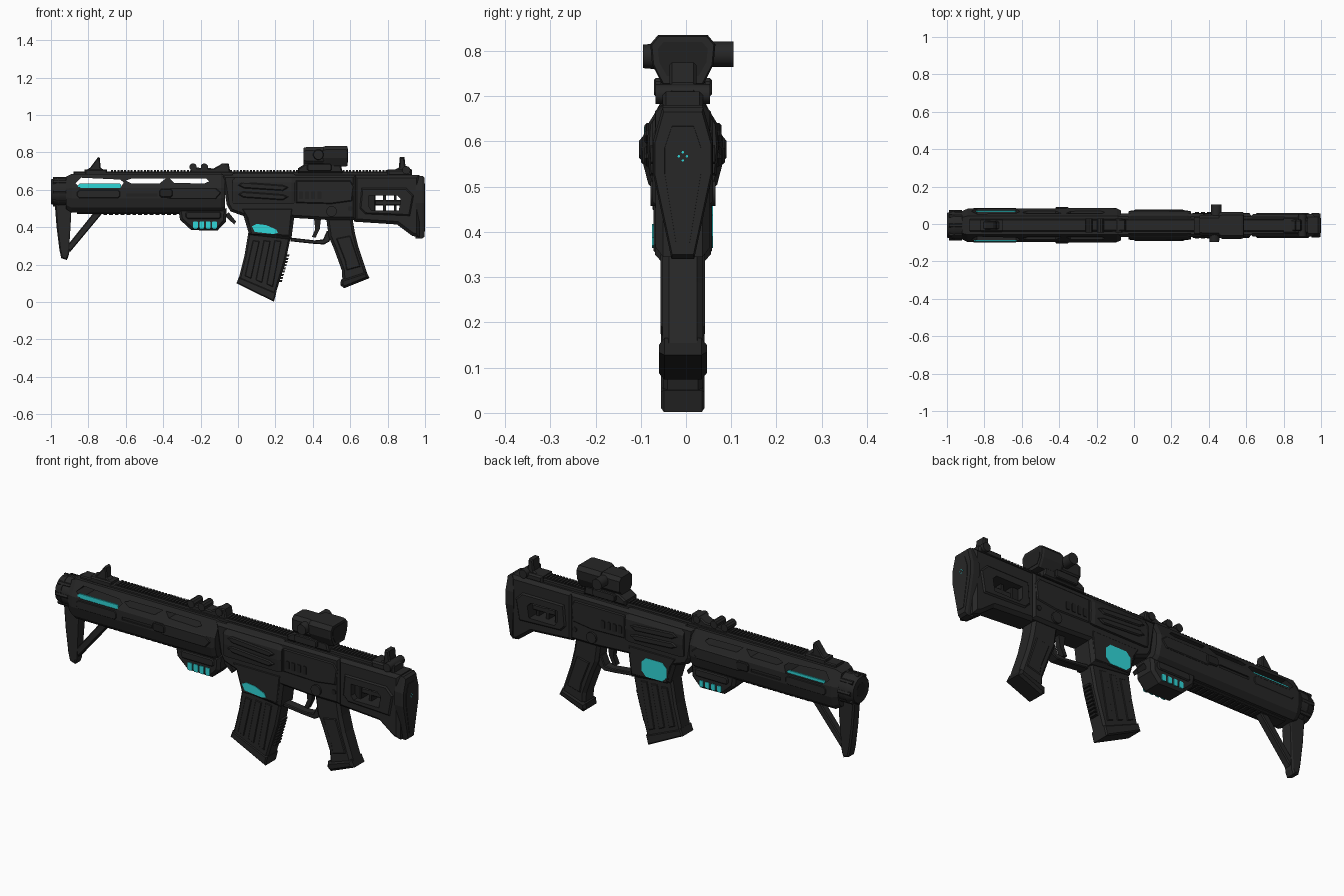
import bpy, bmesh, math
from mathutils import Matrix, Vector


def material(name, rgb):
    m = bpy.data.materials.new(name)
    m.diffuse_color = (*rgb, 1)
    return m


BLACK = material("gunmetal black", (0.020, 0.020, 0.020))
DARK = material("rubber black", (0.015, 0.015, 0.015))
CYAN = material("glow cyan", (0.030, 0.68, 0.69))
Y0 = -0.007  # the body sits slightly forward of the optic knobs' midpoint


def finish(name, bm, mat):
    bmesh.ops.recalc_face_normals(bm, faces=bm.faces)
    bmesh.ops.translate(bm, verts=bm.verts, vec=(0, Y0, 0))
    me = bpy.data.meshes.new(name)
    bm.to_mesh(me)
    bm.free()
    me.materials.append(mat)
    ob = bpy.data.objects.new(name, me)
    bpy.context.collection.objects.link(ob)
    return ob


def prism(name, pts, y0, y1, mat=BLACK, bevel=0.0):
    """Side profile (x, z) extruded from y0 to y1 with chamfered rims."""
    bm = bmesh.new()
    f = bm.faces.new([bm.verts.new((x, y0, z)) for x, z in pts])
    ext = bmesh.ops.extrude_face_region(bm, geom=[f])
    for v in ext["geom"]:
        if isinstance(v, bmesh.types.BMVert):
            v.co.y = y1
    if bevel:
        rim = [e for e in bm.edges if abs(e.verts[0].co.y - e.verts[1].co.y) < 1e-6]
        bmesh.ops.bevel(bm, geom=rim, offset=bevel, segments=1, affect='EDGES', clamp_overlap=True)
    return finish(name, bm, mat)


def slab(name, pts, w, mat=BLACK, bevel=0.0):
    return prism(name, pts, -w, w, mat, bevel)


def pair(name, pts, y0, y1, mat=BLACK, bevel=0.0):
    for side, s in (("front", -1), ("back", 1)):
        prism(name + "_" + side, pts, s * y0, s * y1, mat, bevel)


def rect(x0, z0, x1, z1, c=0.0):
    """Rectangle, with cut corners when c > 0."""
    if not c:
        return [(x0, z0), (x1, z0), (x1, z1), (x0, z1)]
    return [(x0 + c, z0), (x1 - c, z0), (x1, z0 + c), (x1, z1 - c),
            (x1 - c, z1), (x0 + c, z1), (x0, z1 - c), (x0, z0 + c)]


def loft(name, half, stations, zc, mat=BLACK):
    """Half section (y, z) mirrored, then skinned along x; stations are (x, scale)."""
    sec = half + [(-y, z) for y, z in reversed(half)]
    bm = bmesh.new()
    rings = [[bm.verts.new((x, y * s, zc + (z - zc) * s)) for y, z in sec] for x, s in stations]
    n = len(sec)
    for a, b in zip(rings, rings[1:]):
        for i in range(n):
            bm.faces.new((a[i], a[(i + 1) % n], b[(i + 1) % n], b[i]))
    bm.faces.new(rings[0])
    bm.faces.new(rings[-1])
    return finish(name, bm, mat)


def cyl(name, axis, centre, r, length, r2=None, n=20, mat=BLACK):
    bm = bmesh.new()
    rot = Vector((0, 0, 1)).rotation_difference(Vector(axis)).to_matrix().to_4x4()
    bmesh.ops.create_cone(bm, cap_ends=True, segments=n, radius1=r, radius2=r if r2 is None else r2,
                          depth=length, matrix=Matrix.Translation(centre) @ rot)
    ob = finish(name, bm, mat)
    bpy.context.view_layer.objects.active = ob
    ob.select_set(True)
    bpy.ops.object.shade_smooth_by_angle(angle=math.radians(35))
    ob.select_set(False)
    return ob


def cut(ob, *cutters):
    for c in cutters:
        m = ob.modifiers.new("cut", 'BOOLEAN')
        m.operation, m.solver, m.object = 'DIFFERENCE', 'EXACT', c
        bpy.context.view_layer.objects.active = ob
        bpy.ops.object.modifier_apply(modifier=m.name)
        bpy.data.objects.remove(c)


def row(ob, count, step):
    m = ob.modifiers.new("row", 'ARRAY')
    m.count, m.use_relative_offset, m.use_constant_offset = count, False, True
    m.constant_offset_displace = (step, 0, 0)


# Handguard with see-through slots
guard = loft("handguard", [(0.05, 0.685), (0.089, 0.61), (0.089, 0.555), (0.076, 0.505), (0.05, 0.48)],
             [(-0.92, 0.84), (-0.89, 1), (-0.09, 1), (-0.07, 0.9)], 0.59)
cut(guard,
    slab("slot", [(-0.87, 0.635), (-0.84, 0.610), (-0.63, 0.610), (-0.61, 0.64), (-0.63, 0.655), (-0.84, 0.665)], 0.2),
    slab("slot", [(-0.60, 0.650), (-0.57, 0.634), (-0.42, 0.634), (-0.385, 0.662), (-0.57, 0.66)], 0.2),
    slab("slot", [(-0.365, 0.662), (-0.34, 0.637), (-0.18, 0.634), (-0.155, 0.645), (-0.17, 0.66)], 0.2),
    slab("groove", rect(-0.60, 0.565, -0.43, 0.58), 0.2))
slab("groove_core", rect(-0.62, 0.55, -0.41, 0.595), 0.082, DARK)
pair("handguard_panel", [(-0.40, 0.565), (-0.36, 0.61), (-0.12, 0.61), (-0.09, 0.585), (-0.12, 0.55), (-0.36, 0.55)],
     0.08, 0.093, bevel=0.004)
pair("handguard_front_panel", rect(-0.86, 0.555, -0.63, 0.60, 0.012), 0.08, 0.092, bevel=0.003)
pair("handguard_clip", rect(-0.42, 0.56, -0.35, 0.605, 0.01), 0.085, 0.097, DARK, 0.004)
prism("glow_strip_front", rect(-0.855, 0.608, -0.625, 0.633, 0.007), -0.078, -0.086, CYAN)
prism("glow_strip_back", rect(-0.845, 0.608, -0.63, 0.624, 0.006), 0.070, 0.078, CYAN)

# Muzzle
cyl("muzzle_collar", (1, 0, 0), (-0.935, 0, 0.59), 0.076, 0.05, n=16)
cyl("muzzle_cap", (-1, 0, 0), (-0.98, 0, 0.59), 0.079, 0.04, 0.066, n=16)
cyl("muzzle_bore", (1, 0, 0), (-0.99, 0, 0.59), 0.035, 0.022, n=16, mat=DARK)
for i in range(8):
    a = math.tau * i / 8
    cyl("muzzle_rib", (1, 0, 0), (-0.955, 0.07 * math.cos(a), 0.59 + 0.07 * math.sin(a)), 0.011, 0.07, n=6)

# Front brace and strut
slab("front_brace", [(-0.98, 0.53), (-0.89, 0.53), (-0.892, 0.46), (-0.905, 0.25), (-0.915, 0.225),
                     (-0.945, 0.235), (-0.955, 0.28), (-0.97, 0.40)], 0.028, bevel=0.007)
slab("brace_strut", [(-0.77, 0.48), (-0.725, 0.475), (-0.90, 0.265), (-0.915, 0.30)], 0.02, bevel=0.005)

# Lower rail
slab("lower_rail", rect(-0.86, 0.472, -0.09, 0.50), 0.035, bevel=0.004)
row(slab("lower_rail_tooth", rect(-0.72, 0.466, -0.70, 0.48), 0.028, DARK), 13, 0.031)

# Light module below the handguard
slab("light_module", [(-0.32, 0.50), (-0.06, 0.50), (-0.065, 0.43), (-0.11, 0.382), (-0.25, 0.385), (-0.31, 0.44)],
     0.06, bevel=0.014)
pair("light_module_panel", rect(-0.28, 0.445, -0.09, 0.485, 0.01), 0.055, 0.067, bevel=0.005)
for i in range(4):
    x = -0.24 + 0.034 * i
    prism("glow_cell_front", rect(x, 0.392, x + 0.025, 0.432, 0.004), -0.058, -0.064, CYAN)
    prism("glow_cell_back", rect(x, 0.395, x + 0.022, 0.428, 0.004), 0.058, 0.064, CYAN)
slab("light_module_tail", [(-0.07, 0.46), (-0.02, 0.415), (-0.01, 0.43), (-0.05, 0.48)], 0.015, DARK)

# Top rail with fine teeth
slab("top_rail", rect(-0.88, 0.67, 0.88, 0.698), 0.034, bevel=0.005)
row(slab("top_rail_tooth", rect(-0.68, 0.69, -0.669, 0.705), 0.028), 86, 0.0177)

# Sights and rail clamps
slab("front_sight", [(-0.84, 0.685), (-0.69, 0.685), (-0.735, 0.72), (-0.738, 0.77), (-0.748, 0.775), (-0.79, 0.72)],
     0.022, bevel=0.005)
slab("front_sight_base", rect(-0.82, 0.68, -0.70, 0.71), 0.035, bevel=0.006)
slab("rear_sight", [(0.79, 0.68), (0.93, 0.68), (0.925, 0.71), (0.895, 0.73), (0.89, 0.775), (0.865, 0.775), (0.86, 0.72)],
     0.03, bevel=0.006)
slab("rear_sight_base", rect(0.80, 0.675, 0.93, 0.71), 0.045, bevel=0.008)
cyl("rear_sight_knob", (0, 1, 0), (0.90, 0, 0.705), 0.022, 0.12, n=12)
slab("rail_clamp", [(-0.26, 0.69), (-0.04, 0.69), (-0.05, 0.742), (-0.08, 0.742), (-0.13, 0.715), (-0.25, 0.72)],
     0.032, bevel=0.006)
for x in (-0.24, -0.18, -0.08):
    cyl("clamp_knob", (0, 1, 0), (x, 0, 0.722), 0.02, 0.075, n=10)

# Receiver, magazine well and upper cover
slab("receiver", [(-0.085, 0.68), (0.63, 0.68), (0.63, 0.44), (0.47, 0.44), (0.30, 0.45), (0.285, 0.335),
                  (0.06, 0.36), (0.03, 0.46), (-0.04, 0.485), (-0.06, 0.52)], 0.062, bevel=0.014)
loft("receiver_cover", [(0.045, 0.69), (0.076, 0.64), (0.079, 0.59), (0.074, 0.525)],
     [(-0.03, 0.94), (-0.015, 1), (0.285, 1), (0.305, 0.94)], 0.60)
for z in (0.555, 0.605):
    pair("cover_ridge", [(0.0, z + 0.02), (0.025, z + 0.036), (0.24, z + 0.02), (0.27, z + 0.008),
                         (0.24, z - 0.01), (0.03, z + 0.004)], 0.07, 0.085, bevel=0.005)
pair("magwell_panel", [(0.02, 0.50), (0.29, 0.50), (0.275, 0.355), (0.07, 0.36), (0.05, 0.45)], 0.055, 0.065, bevel=0.004)
prism("glow_patch_front", [(0.075, 0.405), (0.10, 0.418), (0.15, 0.412), (0.205, 0.388), (0.213, 0.37),
                           (0.19, 0.364), (0.09, 0.375)], -0.062, -0.068, CYAN)
prism("glow_patch_back", rect(0.07, 0.365, 0.213, 0.462, 0.025), 0.060, 0.0665, CYAN)
pair("receiver_panel", [(0.31, 0.65), (0.60, 0.65), (0.62, 0.62), (0.61, 0.54), (0.50, 0.525), (0.31, 0.53)],
     0.055, 0.067, bevel=0.005)
for i in range(4):
    x = 0.325 + 0.033 * i
    pair("vent_slat", rect(x, 0.55, x + 0.022, 0.592, 0.004), 0.06, 0.071, DARK)
cyl("selector_pin", (0, 1, 0), (0.50, 0, 0.485), 0.028, 0.144, n=16)
cyl("rear_pin", (0, 1, 0), (0.60, 0, 0.50), 0.013, 0.134, n=10, mat=DARK)

# Magazine
slab("magazine", [(0.06, 0.40), (0.28, 0.40), (0.278, 0.33), (0.255, 0.22), (0.197, 0.03), (0.0, 0.11), (0.035, 0.25)],
     0.044, bevel=0.01)
slab("magazine_base", [(-0.008, 0.10), (0.005, 0.135), (0.205, 0.05), (0.192, 0.002)], 0.048, bevel=0.006)
for dx in (0.0, 0.058, 0.116):
    pair("magazine_rib", [(0.08 + dx, 0.33), (0.115 + dx, 0.325), (0.07 + dx, 0.125 - 0.38 * dx),
                          (0.037 + dx, 0.14 - 0.38 * dx)], 0.04, 0.048, bevel=0.003)
for i in range(9):
    z, x = 0.25 - 0.017 * i, 0.264 - 0.0048 * i
    slab("magazine_tooth", [(x - 0.03, z - 0.009), (x + 0.008, z - 0.007), (x + 0.012, z + 0.003), (x - 0.03, z + 0.005)],
         0.022, DARK)

# Trigger and guard
slab("trigger_guard", [(0.28, 0.345), (0.41, 0.33), (0.455, 0.335), (0.475, 0.38), (0.50, 0.38), (0.49, 0.325),
                       (0.46, 0.308), (0.40, 0.312), (0.28, 0.325)], 0.025, bevel=0.004)
slab("trigger", [(0.405, 0.46), (0.445, 0.46), (0.437, 0.39), (0.415, 0.345), (0.395, 0.348), (0.413, 0.39)], 0.014, DARK)

# Grip
slab("grip", [(0.47, 0.46), (0.61, 0.46), (0.625, 0.37), (0.645, 0.29), (0.695, 0.14), (0.56, 0.09),
              (0.555, 0.17), (0.515, 0.28), (0.485, 0.35)], 0.045, bevel=0.014)
slab("grip_cap", [(0.55, 0.12), (0.685, 0.165), (0.703, 0.128), (0.567, 0.074), (0.548, 0.09)], 0.053, DARK, 0.012)
pair("grip_panel", [(0.525, 0.34), (0.60, 0.355), (0.655, 0.19), (0.58, 0.17), (0.572, 0.22)], 0.04, 0.049, bevel=0.004)

# Stock with see-through window
stock = slab("stock", [(0.62, 0.68), (0.97, 0.68), (0.97, 0.345), (0.93, 0.355), (0.85, 0.415), (0.62, 0.43)],
             0.06, bevel=0.016)
panels = []
for s in (-1, 1):
    panels.append(prism("stock_panel", [(0.66, 0.61), (0.90, 0.61), (0.94, 0.57), (0.92, 0.46), (0.68, 0.47), (0.65, 0.50)],
                        s * 0.05, s * 0.067, BLACK, 0.008))
for ob in [stock] + panels:
    cut(ob, slab("window", [(0.70, 0.57), (0.85, 0.57), (0.87, 0.55), (0.86, 0.49), (0.715, 0.49), (0.70, 0.51)], 0.2))
slab("window_bar", rect(0.69, 0.517, 0.875, 0.545), 0.025, bevel=0.004)
slab("window_block", rect(0.69, 0.485, 0.735, 0.58), 0.035, DARK, 0.004)
slab("window_post", rect(0.775, 0.485, 0.79, 0.58), 0.025, DARK)
slab("window_rear_post", rect(0.835, 0.485, 0.848, 0.58), 0.02, DARK)

# Butt pad, tapering downward
loft("butt_pad", [(0.045, 0.675), (0.066, 0.60), (0.066, 0.53), (0.025, 0.34)],
     [(0.95, 1), (0.985, 1), (0.998, 0.94)], 0.51)
loft("butt_plate", [(0.025, 0.64), (0.042, 0.59), (0.042, 0.53), (0.016, 0.37)], [(0.98, 1), (1.0, 0.95)], 0.51)
for k in range(4):
    a = math.tau * k / 4
    cyl("butt_glow_dot", (1, 0, 0), (0.9995, 0.009 * math.cos(a), 0.567 + 0.009 * math.sin(a)),
        0.003, 0.002, n=6, mat=CYAN)

# Optic
slab("optic_mount", [(0.32, 0.69), (0.56, 0.69), (0.55, 0.735), (0.36, 0.74), (0.32, 0.715)], 0.05, bevel=0.007)
pair("mount_clamp", rect(0.37, 0.70, 0.50, 0.74, 0.008), 0.045, 0.064, BLACK, 0.004)
loft("optic_body", [(0.04, 0.828), (0.056, 0.81), (0.056, 0.755), (0.035, 0.73)],
     [(0.35, 0.92), (0.365, 1), (0.47, 1)], 0.78)
loft("optic_hood", [(0.055, 0.835), (0.072, 0.815), (0.068, 0.77), (0.045, 0.725)],
     [(0.455, 0.9), (0.47, 1), (0.575, 1), (0.586, 0.95)], 0.78)
loft("optic_lens", [(0.042, 0.82), (0.055, 0.805), (0.052, 0.775), (0.035, 0.745)], [(0.57, 1), (0.588, 1)], 0.78, DARK)
cyl("optic_knob", (0, 1, 0), (0.44, 0.082, 0.793), 0.028, 0.06, n=14)
cyl("optic_cap", (0, -1, 0), (0.43, -0.063, 0.788), 0.03, 0.05, 0.026, n=14)
